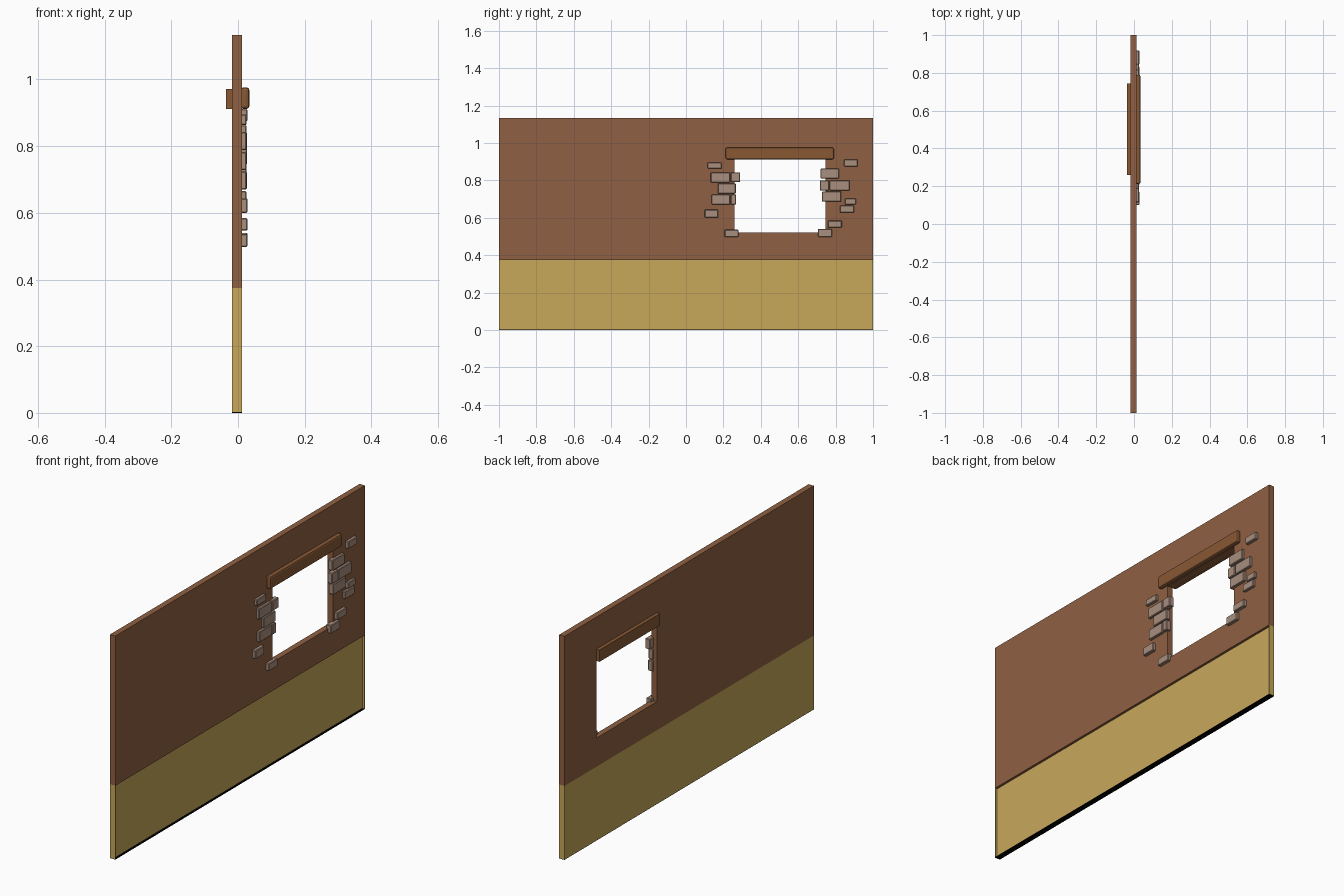
import bpy, bmesh, random

if "Cube" in bpy.data.objects:
    bpy.data.objects.remove(bpy.data.objects["Cube"])
random.seed(4)

def material(name, rgb):
    m = bpy.data.materials.new(name)
    m.diffuse_color = (*rgb, 1)
    m.use_nodes = True
    m.node_tree.nodes["Principled BSDF"].inputs["Base Color"].default_value = m.diffuse_color
    return m

BROWN = material("plaster_brown", (0.275, 0.117, 0.054))
YELLOW = material("base_yellow", (0.578, 0.392, 0.102))
WOOD = material("lintel_wood", (0.246, 0.098, 0.034))
STONE = material("stone_grey_brown", (0.392, 0.271, 0.209))
BLACK = material("underside_black", (0.0, 0.0, 0.0))

XB, XF = -0.018, 0.012                       # back and front of the wall
Y0, Y1, Z0, Z1 = 0.26, 0.745, 0.52, 0.912    # window opening
BAND, TOP = 0.375, 1.134

def finish(bm, name, mat):
    bmesh.ops.recalc_face_normals(bm, faces=bm.faces[:])
    me = bpy.data.meshes.new(name)
    bm.to_mesh(me)
    bm.free()
    ob = bpy.data.objects.new(name, me)
    me.materials.append(mat)
    bpy.context.collection.objects.link(ob)
    return ob

def box(name, x, y, z, mat, bevel=0, segments=1):
    bm = bmesh.new()
    bmesh.ops.create_cube(bm, size=1)
    for v in bm.verts:
        for i, (a, b) in enumerate((x, y, z)):
            v.co[i] = (a + b) / 2 + v.co[i] * (b - a)
    ob = finish(bm, name, mat)
    if bevel:
        mod = ob.modifiers.new("edges", 'BEVEL')
        mod.width, mod.segments = bevel, segments
    return ob

# Upper wall: a grid with the window cell left out, then thickened
bm = bmesh.new()
ys, zs = (-1, Y0, Y1, 1), (BAND, Z0, Z1, TOP)
vs = [[bm.verts.new((XB, y, z)) for z in zs] for y in ys]
for i in range(3):
    for j in range(3):
        if (i, j) != (1, 1):
            bm.faces.new((vs[i][j], vs[i + 1][j], vs[i + 1][j + 1], vs[i][j + 1]))
new = bmesh.ops.extrude_face_region(bm, geom=bm.faces[:], use_keep_orig=True)["geom"]
for v in new:
    if isinstance(v, bmesh.types.BMVert):
        v.co.x = XF
finish(bm, "upper_wall", BROWN)

# Lower band: front slightly recessed between thin ends, dark underside
box("lower_band", (XB, 0.0), (-0.997, 0.997), (0.002, BAND), YELLOW)
for side, y in (("left", (-1, -0.997)), ("right", (0.997, 1))):
    box(f"lower_band_{side}_end", (XB, XF), y, (0.002, BAND), YELLOW)
box("underside", (XB, XF), (-1, 1), (0, 0.002), BLACK)

# Window lintels
box("front_lintel", (XF - 0.004, 0.034), (0.212, 0.79), (0.912, 0.976), WOOD, 0.008, 2)
box("back_lintel", (-0.036, XB), (Y0, Y1), (0.912, 0.972), WOOD)

# Exposed stones around the window: y0, y1, z0, z1
stones = [
    (.115, .19, .863, .895), (.132, .235, .788, .842), (.239, .29, .79, .842),
    (.17, .266, .729, .783), (.137, .235, .67, .724), (.239, .268, .67, .724),
    (.10, .172, .60, .643), (.207, .28, .498, .536),
    (.845, .918, .874, .911), (.72, .818, .81, .863), (.716, .764, .745, .799),
    (.768, .875, .745, .799), (.727, .83, .686, .74), (.85, .908, .67, .702),
    (.823, .898, .627, .665), (.758, .833, .547, .584), (.705, .78, .498, .54)]
for n, (a, b, c, d) in enumerate(stones):
    overhang = a < Y0 < b or a < Y1 < b
    back = 0.0 if overhang else XF - 0.004
    box(f"stone_{n + 1}", (back, 0.027 + random.uniform(-0.002, 0.002)),
        (a, b), (c, d), STONE, 0.003)
